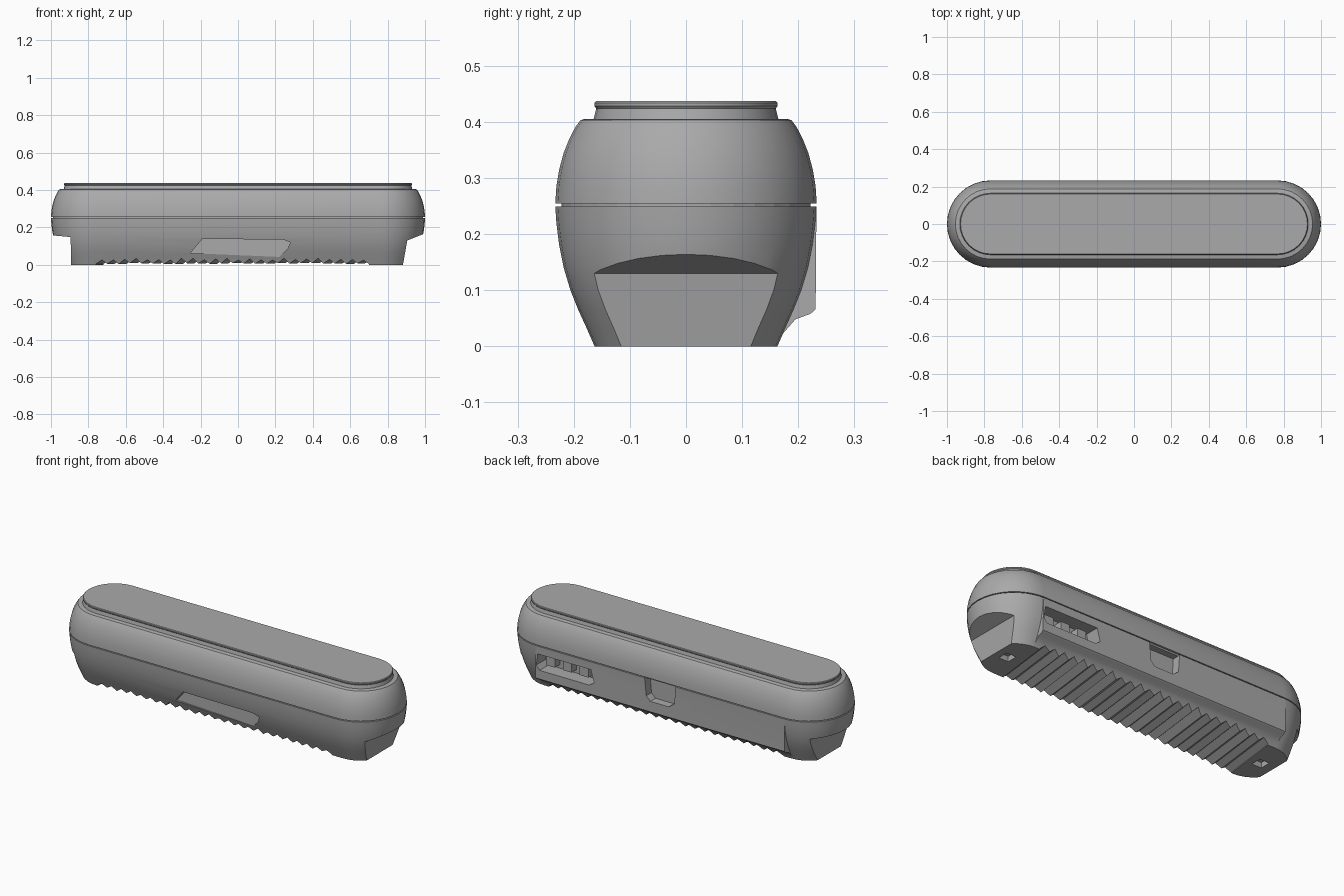
import bpy, bmesh, math, random
from mathutils import Vector

random.seed(4)
if "Cube" in bpy.data.objects:
    bpy.data.objects.remove(bpy.data.objects["Cube"], do_unlink=True)

grey = bpy.data.materials.new("plain grey")
grey.use_nodes = True
grey.diffuse_color = (0.4, 0.4, 0.4, 1)
grey.node_tree.nodes["Principled BSDF"].inputs["Base Color"].default_value = grey.diffuse_color

HALF = 0.767  # half length of the straight middle section
ARC = 16      # segments in each rounded end


def make(name, bm):
    bmesh.ops.recalc_face_normals(bm, faces=bm.faces)
    mesh = bpy.data.meshes.new(name)
    bm.to_mesh(mesh)
    bm.free()
    mesh.materials.append(grey)
    ob = bpy.data.objects.new(name, mesh)
    bpy.context.collection.objects.link(ob)
    return ob


def loft(name, profile):
    """Stack pill-shaped outlines of (radius, height), capped at both ends."""
    bm = bmesh.new()
    rings = []
    for r, z in profile:
        ring = []
        for side in (1, -1):
            for i in range(ARC + 1):
                a = math.pi * i / ARC - math.pi / 2
                ring.append(bm.verts.new((side * (HALF + r * math.cos(a)), side * r * math.sin(a), z)))
        rings.append(ring)
    for low, high in zip(rings, rings[1:]):
        for i in range(len(low)):
            j = (i + 1) % len(low)
            bm.faces.new((low[i], low[j], high[j], high[i]))
    bm.faces.new(rings[0])
    bm.faces.new(rings[-1])
    return make(name, bm)


def prism(name, points, axis, lo, hi, shear=0.0):
    """Extrude an outline along x (points are y, z) or y (points are x, z)."""
    bm = bmesh.new()

    def spot(p, t):
        return Vector((t, p[0], p[1])) if axis == "x" else Vector((p[0] + shear * t, t, p[1]))

    a = [bm.verts.new(spot(p, lo)) for p in points]
    b = [bm.verts.new(spot(p, hi)) for p in points]
    bm.faces.new(a)
    bm.faces.new(b)
    for i in range(len(a)):
        j = (i + 1) % len(a)
        bm.faces.new((a[i], a[j], b[j], b[i]))
    return make(name, bm)


def box(name, x, y, z):
    return prism(name, [(x[0], z[0]), (x[1], z[0]), (x[1], z[1]), (x[0], z[1])], "y", y[0], y[1])


def select(ob):
    bpy.ops.object.select_all(action="DESELECT")
    ob.select_set(True)
    bpy.context.view_layer.objects.active = ob


def combine(ob, tool, operation="DIFFERENCE"):
    tool.hide_render = True
    mod = ob.modifiers.new("combine", "BOOLEAN")
    mod.operation = operation
    mod.solver = "EXACT"
    mod.object = tool
    select(ob)
    bpy.ops.object.modifier_apply(modifier=mod.name)
    bpy.data.objects.remove(tool, do_unlink=True)


def smooth(ob):
    select(ob)
    bpy.ops.object.shade_smooth_by_angle(angle=math.radians(30))


# Lower shell, widening upward from a narrow base
lower = loft("lower_shell", [(0.163, 0.0), (0.176, 0.03), (0.192, 0.065), (0.206, 0.10),
                             (0.218, 0.14), (0.226, 0.18), (0.231, 0.22), (0.233, 0.2495)])

# Flat rear panel with a chamfered foot
rear = [(0.08, 0.012), (0.16, 0.008), (0.195, 0.048), (0.222, 0.058), (0.231, 0.066),
        (0.2325, 0.249), (0.08, 0.249)]
combine(lower, prism("rear_panel", rear, "x", -0.775, 0.775), "UNION")

# Undercut notches at both ends
notch_right = [(0.88, -0.05), (0.882, 0), (0.905, 0.13), (1.0, 0.168), (1.2, 0.168), (1.2, -0.05)]
notch_left = [(-0.888, -0.05), (-0.892, 0.0), (-0.895, 0.148), (-1.0, 0.158), (-1.2, 0.158), (-1.2, -0.05)]
for points in (notch_right, notch_left):
    combine(lower, prism("notch_cutter", points, "y", -0.4, 0.4))

# Finger scoop in the front
scoop = [(-0.255, 0.062), (-0.19, 0.138), (0.24, 0.135), (0.28, 0.12), (0.265, 0.085), (0.22, 0.042)]
combine(lower, prism("scoop_cutter", scoop, "y", -0.4, -0.18))

# Connector bay and latch pocket in the rear panel
bay = [(0.41, 0.135), (0.44, 0.115), (0.75, 0.115), (0.77, 0.14), (0.76, 0.205), (0.43, 0.205)]
combine(lower, prism("bay_cutter", bay, "y", 0.15, 0.4))
latch = [(-0.1, 0.3), (-0.09, 0.15), (-0.055, 0.125), (0.06, 0.125), (0.085, 0.15), (0.1, 0.3)]
combine(lower, prism("latch_cutter", latch, "y", 0.185, 0.4))

# Slanted ribs across the underside
ribs = 24
zigzag = [(-0.74, -0.05)]
for i in range(ribs):
    x = -0.74 + 1.46 * i / ribs
    zigzag += [(x, 0.003 + 0.006 * random.random()), (x + 0.034, 0.024 + 0.012 * random.random())]
zigzag += [(0.72, 0.004), (0.72, -0.05)]
combine(lower, prism("rib_cutter", zigzag, "y", -0.25, 0.25, shear=0.12))

# Screw holes under both ends
for x in (-0.81, 0.81):
    combine(lower, box("hole_cutter", (x - 0.03, x + 0.03), (-0.03, 0.03), (-0.05, 0.03)))
smooth(lower)

# Connectors inside the bay
for i, x in enumerate((0.47, 0.575, 0.68)):
    box(f"connector_{i + 1}", (x, x + 0.055), (0.145, 0.195), (0.135, 0.185))

# Dark seam core between the shells
loft("seam_core", [(0.222, 0.245), (0.222, 0.26)])

# Upper shell, rounding in toward the lid
upper = loft("upper_shell", [(0.233, 0.2545), (0.231, 0.285), (0.226, 0.315), (0.218, 0.345),
                             (0.208, 0.37), (0.197, 0.391), (0.188, 0.403), (0.182, 0.405)])
smooth(upper)

# Raised lid with a small lip
lid = loft("top_lid", [(0.166, 0.4), (0.163, 0.412), (0.160, 0.424), (0.163, 0.428),
                       (0.163, 0.434), (0.160, 0.437)])
smooth(lid)
